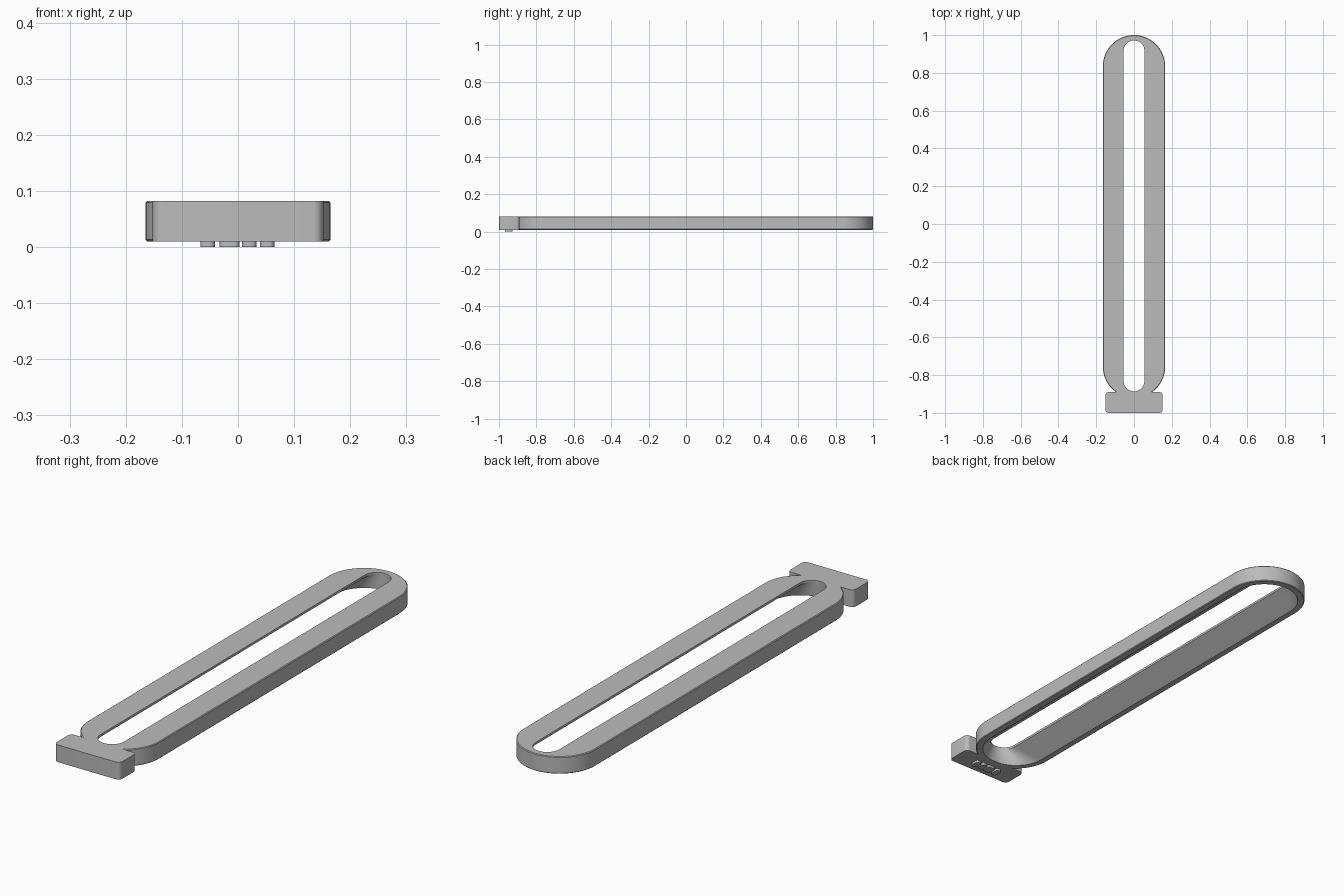
import bpy, bmesh, math

cube = bpy.data.objects.get("Cube")
if cube:
    bpy.data.objects.remove(cube, do_unlink=True)

grey = bpy.data.materials.new("plain grey")
grey.use_nodes = True
colour = (0.5, 0.5, 0.5, 1)
grey.diffuse_color = colour
grey.node_tree.nodes["Principled BSDF"].inputs["Base Color"].default_value = colour

BASE, TOP = 0.01, 0.082
SEGS = 24


def rounded_outline(x, y0, y1, r, segs):
    """Rounded rectangle as a list of xy points, counter-clockwise."""
    centres = [(x - r, y1 - r), (r - x, y1 - r), (r - x, y0 + r), (x - r, y0 + r)]
    return [(cx + r * math.cos(math.pi / 2 * (q + i / segs)),
             cy + r * math.sin(math.pi / 2 * (q + i / segs)))
            for q, (cx, cy) in enumerate(centres) for i in range(segs + 1)]


def loft(name, sections, segs, closed):
    """Skin sections (half width, y0, y1, radius, z); closed makes a ring."""
    bm = bmesh.new()
    loops = [[bm.verts.new((px, py, z)) for px, py in rounded_outline(x, y0, y1, r, segs)]
             for x, y0, y1, r, z in sections]
    pairs = list(zip(loops, loops[1:]))
    if closed:
        pairs.append((loops[-1], loops[0]))
    else:
        bm.faces.new(loops[0][::-1])
        bm.faces.new(loops[-1])
    for a, b in pairs:
        for i in range(len(a)):
            j = (i + 1) % len(a)
            bm.faces.new((a[i], a[j], b[j], b[i]))
    bmesh.ops.remove_doubles(bm, verts=bm.verts, dist=1e-5)
    bmesh.ops.recalc_face_normals(bm, faces=bm.faces)
    mesh = bpy.data.meshes.new(name)
    bm.to_mesh(mesh)
    bm.free()
    mesh.materials.append(grey)
    obj = bpy.data.objects.new(name, mesh)
    bpy.context.collection.objects.link(obj)
    bpy.ops.object.select_all(action="DESELECT")
    obj.select_set(True)
    bpy.context.view_layer.objects.active = obj
    bpy.ops.object.shade_smooth_by_angle(angle=math.radians(30))
    return obj


def stadium(r, y0, y1, z):
    return (r, y0, y1, r, z)


# Long slotted loop, its underside flaring out to a thin rim
c = 0.003
loft("slotted_loop", [
    stadium(0.165 - c, -0.92 + c, 1 - c, BASE),
    stadium(0.165, -0.92, 1, BASE + c),
    stadium(0.165, -0.92, 1, TOP - c),
    stadium(0.165 - c, -0.92 + c, 1 - c, TOP),
    stadium(0.055, -0.886, 0.972, TOP),
    stadium(0.055, -0.886, 0.972, TOP - 0.01),
    stadium(0.137, -0.892, 0.972, BASE),
], SEGS, True)

# Cross block at the front end
loft("end_block", [(0.152, -1, -0.89, 0.018, z) for z in (BASE, TOP)], 8, False)

# Small raised pads under the block
for i, (x, half) in enumerate([(-0.054, 0.013), (-0.015, 0.018), (0.02, 0.013), (0.052, 0.013)]):
    pad = loft(f"underside_pad_{i + 1}",
               [(half, -0.02, 0.02, 0.01, z) for z in (0, BASE + 0.002)], 6, False)
    pad.location = (x, -0.947, 0)
